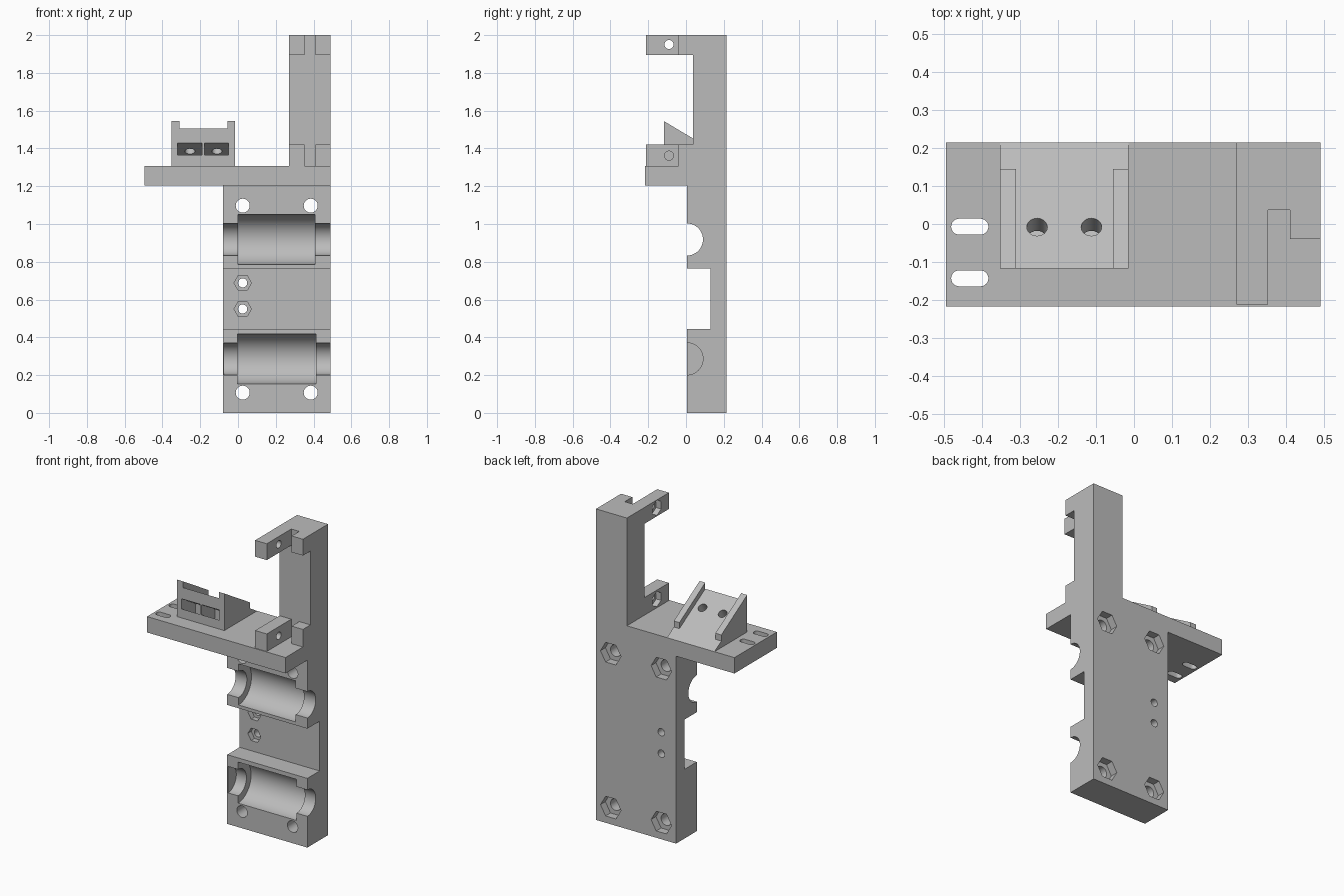
import bpy, bmesh, math
from mathutils import Matrix

cube = bpy.data.objects.get("Cube")
if cube:
    bpy.data.objects.remove(cube, do_unlink=True)

grey = bpy.data.materials.new("plain grey")
grey.use_nodes = True
colour = (0.5, 0.5, 0.5, 1)
grey.diffuse_color = colour
grey.node_tree.nodes["Principled BSDF"].inputs["Base Color"].default_value = colour


def prism(name, axis, pts, lo, hi, matrix=None):
    """Extrude a 2D outline along an axis: x takes (y,z), y takes (x,z), z takes (x,y)."""
    place = {"x": lambda a, b, t: (t, a, b),
             "y": lambda a, b, t: (a, t, b),
             "z": lambda a, b, t: (a, b, t)}[axis]
    bm = bmesh.new()
    low = [bm.verts.new(place(a, b, lo)) for a, b in pts]
    high = [bm.verts.new(place(a, b, hi)) for a, b in pts]
    bm.faces.new(low)
    bm.faces.new(high)
    n = len(pts)
    for i in range(n):
        j = (i + 1) % n
        bm.faces.new((low[i], low[j], high[j], high[i]))
    bmesh.ops.recalc_face_normals(bm, faces=bm.faces)
    if matrix:
        bm.transform(matrix)
    mesh = bpy.data.meshes.new(name)
    bm.to_mesh(mesh)
    bm.free()
    mesh.materials.append(grey)
    ob = bpy.data.objects.new(name, mesh)
    bpy.context.collection.objects.link(ob)
    return ob


def rect(a0, a1, b0, b1):
    return [(a0, b0), (a1, b0), (a1, b1), (a0, b1)]


def ring(a, b, r, n=32, turn=0.0):
    return [(a + r * math.cos(turn + math.tau * i / n),
             b + r * math.sin(turn + math.tau * i / n)) for i in range(n)]


def boolean(target, tool, operation):
    tool.hide_render = True
    mod = target.modifiers.new(operation, "BOOLEAN")
    mod.operation = operation
    mod.solver = "EXACT"
    mod.object = tool
    bpy.context.view_layer.objects.active = target
    bpy.ops.object.modifier_apply(modifier=mod.name)
    bpy.data.objects.remove(tool, do_unlink=True)


FRONT, BACK, RIGHT, LEFT = 0.005, 0.215, -0.08, 0.49
DECK, DECK_TOP = 1.205, 1.307

# Back plate with a wide channel across its middle
frame = prism("bearing_mount", "x",
              [(FRONT, 0), (BACK, 0), (BACK, 1.25), (FRONT, 1.25), (FRONT, 0.765),
               (0.13, 0.765), (0.13, 0.445), (FRONT, 0.445)], RIGHT, LEFT)


def add(*args):
    boolean(frame, prism("addition", *args), "UNION")


def cut(*args):
    boolean(frame, prism("cutter", *args), "DIFFERENCE")


# Bearing seats and rod channels; the lower channel is closed on the right
for z, x0, x1, rod_start in ((0.918, 0.0, 0.407, -0.2), (0.286, -0.003, 0.413, -0.075)):
    cut("x", ring(FRONT, z, 0.132, 64), x0, x1)
    cut("x", ring(FRONT, z, 0.085, 48), rod_start, 0.6)

# Corner bolt holes with nut recesses in the back
for x in (0.025, 0.385):
    for z in (0.107, 1.097):
        cut("y", ring(x, z, 0.037), -0.05, 0.3)
        cut("y", ring(x, z, 0.073, 6), 0.165, 0.3)

# Small bolt holes with nut recesses in the channel floor
for z in (0.55, 0.688):
    cut("y", ring(0.025, z, 0.024, 24), 0.1, 0.3)
    cut("y", ring(0.025, z, 0.046, 6), 0.1, 0.165)

# Deck and tall post
add("z", rect(-0.495, LEFT, -0.217, BACK), DECK, DECK_TOP)
add("z", rect(0.27, LEFT, 0.037, BACK), 1.25, 2.0)

# Two slotted clamps on the post
clamp = [(0.27, -0.212), (0.353, -0.212), (0.353, 0.04), (0.41, 0.04),
         (0.41, -0.04), (LEFT, -0.04), (LEFT, 0.1), (0.27, 0.1)]
for z0, z1, zc in ((1.27, 1.42, 1.362), (1.895, 2.0, 1.95)):
    add("z", clamp, z0, z1)
    cut("x", ring(-0.09, zc, 0.024, 24), 0.2, 0.38)
    cut("x", ring(-0.09, zc, 0.049, 6, math.pi / 2), 0.2, 0.305)

# Rounded adjustment slots in the deck
for y in (-0.007, -0.143):
    outline = [(x + 0.021 * math.cos(a), y + 0.021 * math.sin(a))
               for x, start in ((-0.404, -90), (-0.46, 90))
               for a in [math.radians(start + 15 * i) for i in range(13)]]
    cut("z", outline, 1.1, 1.4)

# Sloped holder with raised side walls
SLOPE, NOSE = 0.6, -0.117
add("x", [(NOSE, 1.28), (BACK, 1.28), (BACK, DECK_TOP), (NOSE, 1.505)], -0.353, -0.015)
for x0, x1 in ((-0.353, -0.311), (-0.055, -0.015)):
    add("x", [(NOSE, 1.28), (0.145, 1.28), (0.145, 1.388), (NOSE, 1.545)], x0, x1)

# Nut pockets running parallel to the slope, with bolt holes square to it
tilt = Matrix.Rotation(-math.atan(SLOPE), 4, "X")
for x, x0, x1 in ((-0.255, -0.32, -0.19), (-0.112, -0.178, -0.05)):
    drop = SLOPE * 0.14
    cut("x", [(NOSE - 0.02, 1.377), (NOSE - 0.02, 1.442),
              (NOSE + 0.14, 1.43 - drop), (NOSE + 0.14, 1.365 - drop)], x0, x1)
    cut("z", ring(0, 0, 0.027, 24), -0.09, 0.08,
        Matrix.Translation((x, -0.008, 1.44)) @ tilt)

# Smooth bores, sharp edges
bpy.ops.object.select_all(action="DESELECT")
frame.select_set(True)
bpy.context.view_layer.objects.active = frame
bpy.ops.object.shade_smooth_by_angle(angle=math.radians(30))
